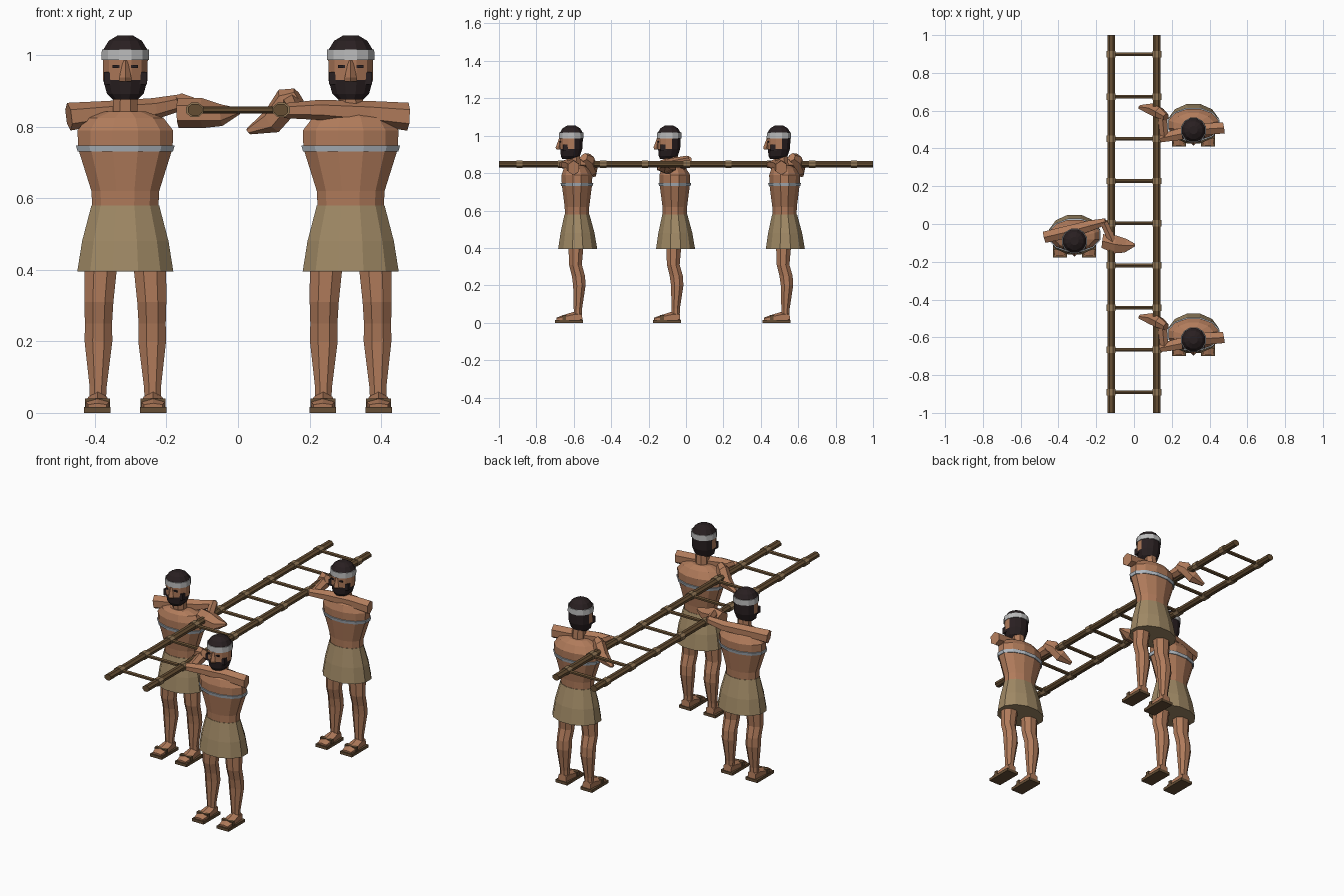
import bpy, bmesh, math
from mathutils import Vector


def mat(name, c):
    m = bpy.data.materials.new(name)
    m.diffuse_color = (*c, 1)
    return m


SKIN = mat("skin", (0.44, 0.20, 0.105))
CLOTH = mat("skirt_cloth", (0.35, 0.25, 0.13))
HAIR = mat("hair", (0.022, 0.014, 0.015))
BAND = mat("grey_band", (0.50, 0.50, 0.50))
STRAP = mat("pale_strap", (0.45, 0.50, 0.55))
WOOD = mat("wood", (0.13, 0.075, 0.032))
ROPE = mat("lashing", (0.28, 0.18, 0.09))
SOLE = mat("sandal_leather", (0.13, 0.075, 0.035))


def tube(name, rings, sides, mats, origin=(0, 0, 0), turn=0.5, rule=None):
    """Loft elliptical rings (x, y, z, radius_u, radius_v) and cap the ends."""
    o = Vector(origin)
    d = (Vector(rings[-1][:3]) - Vector(rings[0][:3])).normalized()
    if abs(d.z) > 0.9:
        u, v = Vector((1, 0, 0)), Vector((0, 1, 0))
    else:
        u = d.cross(Vector((0, 0, 1))).normalized()
        v = u.cross(d).normalized()
    bm = bmesh.new()
    loops = []
    for x, y, z, ru, rv in rings:
        loop = []
        for i in range(sides):
            a = 2 * math.pi * (i + turn) / sides
            loop.append(bm.verts.new(Vector((x, y, z)) + u * ru * math.cos(a) + v * rv * math.sin(a)))
        loops.append(loop)
    for a, b in zip(loops, loops[1:]):
        for i in range(sides):
            j = (i + 1) % sides
            bm.faces.new((a[i], a[j], b[j], b[i]))
    bm.faces.new(loops[0][::-1])
    bm.faces.new(loops[-1])
    bmesh.ops.recalc_face_normals(bm, faces=bm.faces)
    if rule:
        for f in bm.faces:
            f.material_index = rule(f.calc_center_median())
    bmesh.ops.translate(bm, verts=bm.verts, vec=o)
    me = bpy.data.meshes.new(name)
    bm.to_mesh(me)
    bm.free()
    for m in mats:
        me.materials.append(m)
    ob = bpy.data.objects.new(name, me)
    bpy.context.collection.objects.link(ob)
    return ob


def box(name, center, size, m, origin):
    x, y, z = center
    w, l, h = (s / 2 for s in size)
    r = math.sqrt(2)
    return tube(name, [(x, y, z - h, w * r, l * r), (x, y, z + h, w * r, l * r)], 4, [m], origin)


def head_rule(c):
    # hair above and behind, beard below, bare face in front
    if c.z > 0.99 or c.z < 0.925:
        return 1
    return 0 if c.y < 0.012 else 1


def body(tag, o):
    # torso, chest strap and skirt
    tube("torso_" + tag, [(0, 0.03, 0.56, 0.095, 0.066), (0, 0.03, 0.62, 0.098, 0.068),
                          (0, 0.03, 0.74, 0.137, 0.084), (0, 0.03, 0.79, 0.138, 0.085),
                          (0, 0.025, 0.825, 0.11, 0.068), (0, 0.02, 0.842, 0.06, 0.045)],
         12, [SKIN], o)
    tube("chest_strap_" + tag, [(0, 0.03, 0.731, 0.138, 0.087), (0, 0.03, 0.748, 0.143, 0.091)],
         12, [STRAP], o)
    tube("skirt_" + tag, [(0, 0.034, 0.395, 0.139, 0.108), (0, 0.033, 0.48, 0.125, 0.094),
                          (0, 0.03, 0.58, 0.098, 0.069)], 12, [CLOTH], o)
    # neck and head
    tube("neck_" + tag, [(0, 0.018, 0.82, 0.038, 0.038), (0, 0.01, 0.92, 0.036, 0.036)], 8, [SKIN], o)
    tube("head_" + tag, [(0, -0.012, 0.876, 0.036, 0.038), (0, -0.005, 0.892, 0.053, 0.053),
                         (0, 0, 0.93, 0.064, 0.061), (0, 0, 0.987, 0.065, 0.064),
                         (0, 0, 1.015, 0.064, 0.064), (0, 0, 1.04, 0.048, 0.048),
                         (0, 0, 1.055, 0.022, 0.022)], 12, [SKIN, HAIR], o, rule=head_rule)
    tube("headband_" + tag, [(0, 0, 0.986, 0.069, 0.068), (0, 0, 1.016, 0.068, 0.067)], 12, [BAND], o)
    tube("nose_" + tag, [(0, -0.062, 0.927, 0.018, 0.018), (0, -0.066, 0.937, 0.017, 0.018),
                         (0, -0.060, 0.985, 0.006, 0.006)], 4, [SKIN], o, turn=0)
    for s, side in ((-1, "a"), (1, "b")):
        n = side + "_" + tag
        box("eye_" + n, (s * 0.026, -0.0585, 0.968), (0.02, 0.008, 0.008), HAIR, o)
        box("sideburn_" + n, (s * 0.048, -0.028, 0.935), (0.024, 0.034, 0.035), HAIR, o)
        # leg with knee and calf, foot and sandal
        tube("leg_" + n, [(s * 0.077, 0.035, 0.04, 0.025, 0.023), (s * 0.076, 0.035, 0.075, 0.026, 0.024),
                          (s * 0.075, 0.043, 0.20, 0.042, 0.036), (s * 0.075, 0.038, 0.25, 0.041, 0.038),
                          (s * 0.074, 0.022, 0.31, 0.044, 0.037), (s * 0.068, 0.025, 0.42, 0.05, 0.044)],
             8, [SKIN], o)
        tube("foot_" + n, [(s * 0.077, 0.058, 0.03, 0.028, 0.027), (s * 0.077, 0.02, 0.03, 0.03, 0.03),
                           (s * 0.078, -0.045, 0.022, 0.038, 0.018), (s * 0.078, -0.08, 0.019, 0.03, 0.008)],
             6, [SKIN], o)
        box("sandal_sole_" + n, (s * 0.078, -0.012, 0.008), (0.074, 0.15, 0.016), SOLE, o)
        box("sandal_strap_" + n, (s * 0.078, -0.038, 0.028), (0.07, 0.02, 0.025), SOLE, o)


# two carriers on the right
for tag, y in (("front", -0.613), ("back", 0.497)):
    o = (0.315, y, 0)
    body(tag, o)
    tube("arm_" + tag, [(0.16, 0.012, 0.828, 0.034, 0.039), (0.05, 0.005, 0.838, 0.037, 0.034),
                        (-0.09, -0.025, 0.847, 0.034, 0.028), (-0.185, -0.045, 0.845, 0.024, 0.021)],
         6, [SKIN], o)
    tube("forearm_" + tag, [(-0.155, -0.035, 0.845, 0.025, 0.022), (-0.165, 0.07, 0.86, 0.027, 0.032)],
         6, [SKIN], o)
    tube("hand_" + tag, [(-0.145, 0.068, 0.885, 0.02, 0.026), (-0.18, 0.09, 0.868, 0.033, 0.042),
                         (-0.22, 0.11, 0.815, 0.034, 0.036), (-0.285, 0.122, 0.787, 0.012, 0.01)],
         6, [SKIN], o)

# one carrier on the left
o = (-0.315, -0.09, 0)
body("middle", o)
tube("arm_middle", [(-0.158, 0.02, 0.828, 0.035, 0.039), (-0.05, 0.045, 0.84, 0.037, 0.032),
                    (0.08, 0.08, 0.85, 0.033, 0.03), (0.165, 0.103, 0.87, 0.02, 0.022)], 6, [SKIN], o)
tube("forearm_middle", [(0.155, 0.1, 0.872, 0.022, 0.022), (0.2, 0.0, 0.85, 0.025, 0.028)], 6, [SKIN], o)
tube("hand_middle", [(0.148, 0.0, 0.838, 0.042, 0.042), (0.215, -0.018, 0.838, 0.055, 0.042),
                     (0.27, -0.025, 0.832, 0.042, 0.03), (0.32, -0.022, 0.843, 0.008, 0.008)], 6, [SKIN], o)

# ladder rails, rungs and lashings
Z = 0.847
for s, side in ((-1, "left"), (1, "right")):
    tube("rail_" + side, [(s * 0.12, -1, Z, 0.022, 0.018), (s * 0.12, 1, Z, 0.022, 0.018)], 8, [WOOD])
for i in range(9):
    y = -0.89 + i * 0.2235
    tube(f"rung_{i}", [(-0.135, y, Z, 0.011, 0.010), (0.143, y, Z, 0.011, 0.010)], 6, [WOOD])
    for s in (-1, 1):
        tube(f"lashing_{i}_{'left' if s < 0 else 'right'}",
             [(s * 0.121, y - 0.017, Z, 0.026, 0.022), (s * 0.121, y + 0.017, Z, 0.026, 0.022)], 8, [ROPE])
